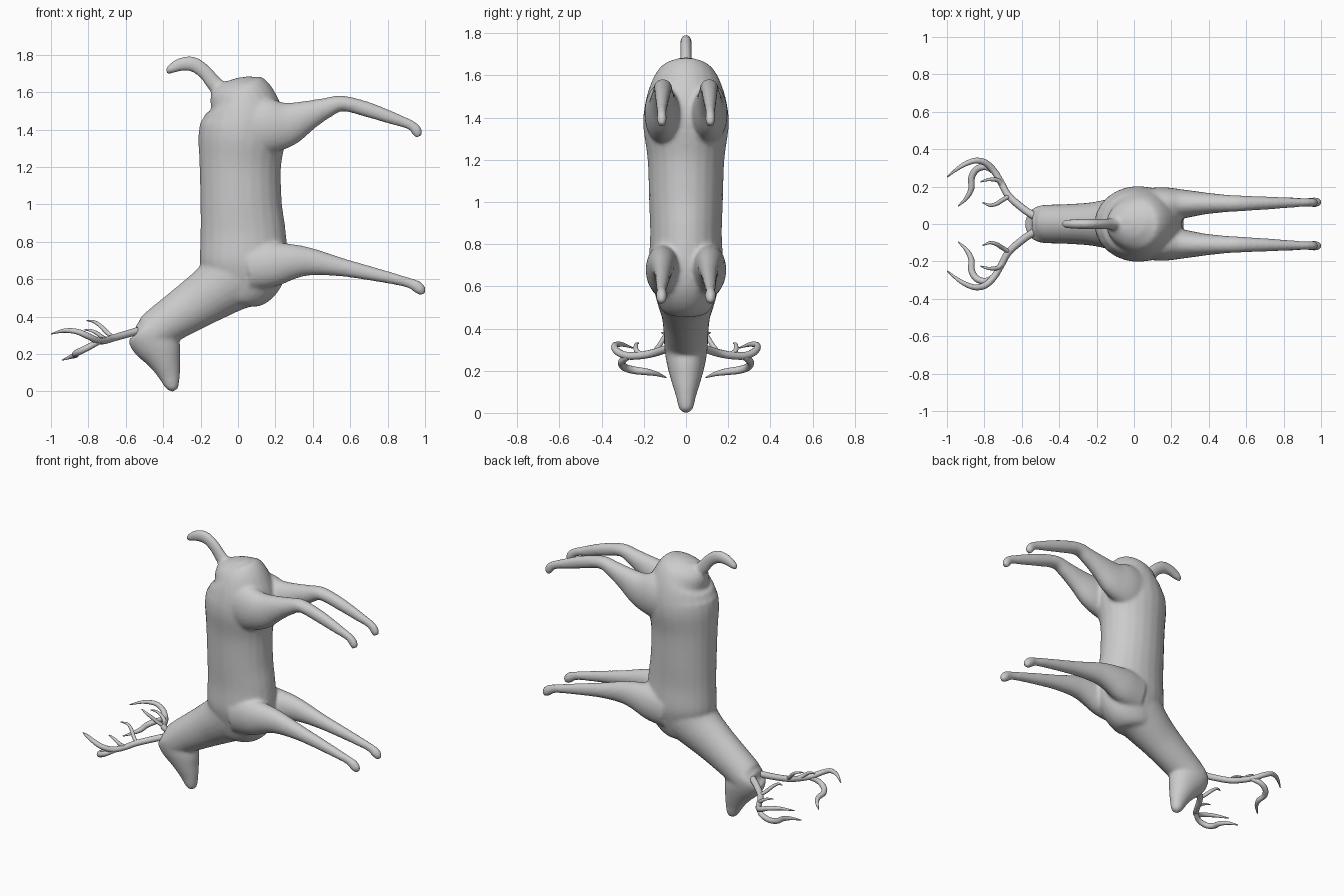
import bpy, bmesh, math
from mathutils import Vector


def spline(pts, steps):
    """Catmull-Rom resampling of tuples."""
    vs = [Vector(p) for p in pts]
    vs = [vs[0] * 2 - vs[1]] + vs + [vs[-1] * 2 - vs[-2]]
    out = []
    for i in range(1, len(vs) - 2):
        a, b, c, d = vs[i - 1:i + 3]
        for k in range(steps):
            t = k / steps
            out.append(0.5 * (2 * b + (c - a) * t + (2 * a - 5 * b + 4 * c - d) * t * t
                              + (3 * b - 3 * c + d - a) * t ** 3))
    return out + [vs[-2]]


def loft(bm, stations, side_axis=(0, 1, 0), sides=24, steps=5):
    """Skin elliptical sections; station = (x, y, z, half depth, half width)."""
    sections = spline(stations, steps)
    centres = [Vector(s[:3]) for s in sections]
    rings = []
    for i, s in enumerate(sections):
        t = (centres[min(i + 1, len(centres) - 1)] - centres[max(i - 1, 0)]).normalized()
        side = Vector(side_axis)
        side = (side - side.dot(t) * t).normalized()
        depth = t.cross(side)
        ring = []
        for k in range(sides):
            a = math.tau * k / sides
            ring.append(bm.verts.new(centres[i] + depth * (max(s[3], .002) * math.cos(a))
                                     + side * (max(s[4], .002) * math.sin(a))))
        rings.append(ring)
    for r, q in zip(rings, rings[1:]):
        for k in range(sides):
            bm.faces.new((r[k], r[k - 1], q[k - 1], q[k]))
    bm.faces.new(rings[0])
    bm.faces.new(rings[-1][::-1])


def finish(name, bm):
    bmesh.ops.recalc_face_normals(bm, faces=bm.faces[:])
    for f in bm.faces:
        f.smooth = True
    me = bpy.data.meshes.new(name)
    bm.to_mesh(me)
    bm.free()
    ob = bpy.data.objects.new(name, me)
    bpy.context.collection.objects.link(ob)
    return ob


def flat(rows):
    """Stations on the centre plane: (x, z, depth, width)."""
    return [(x, 0, z, a, b) for x, z, a, b in rows]


def sided(rows, s):
    """Stations mirrored to one side: (x, y, z, depth, width)."""
    return [(x, y * s, z, a, b) for x, y, z, a, b in rows]


torso = flat([(-.04, 1.665, .05, .03), (-.035, 1.65, .10, .075), (-.02, 1.615, .145, .125),
              (.015, 1.55, .188, .17), (.03, 1.45, .225, .197), (.02, 1.35, .232, .202),
              (.012, 1.2, .218, .182), (.017, 1.0, .218, .175), (.027, .85, .228, .17),
              (.03, .7, .235, .175), (.015, .6, .215, .155), (-.02, .5, .14, .12),
              (-.03, .46, .07, .07)])
neck = flat([(.05, .69, .21, .15), (-.02, .62, .195, .155), (-.105, .55, .158, .14),
             (-.225, .47, .136, .116), (-.37, .375, .117, .106), (-.47, .305, .105, .102),
             (-.53, .285, .07, .08)])
head = flat([(-.51, .36, .06, .07), (-.495, .345, .10, .095), (-.47, .305, .125, .102),
             (-.42, .23, .117, .09), (-.385, .145, .08, .068), (-.365, .08, .057, .048),
             (-.354, .03, .039, .037), (-.353, .012, .028, .028), (-.353, .0, .012, .012)])
tail = flat([(-.06, 1.58, .05, .035), (-.13, 1.65, .043, .03), (-.175, 1.705, .04, .028),
             (-.24, 1.75, .041, .028), (-.31, 1.747, .036, .027), (-.365, 1.72, .024, .022),
             (-.385, 1.705, .01, .01)])
hind_leg = [(.06, .10, 1.42, .15, .09), (.16, .105, 1.42, .15, .092), (.26, .107, 1.43, .122, .078),
            (.37, .11, 1.475, .082, .06), (.47, .11, 1.515, .056, .049), (.56, .11, 1.54, .042, .043),
            (.7, .112, 1.505, .041, .036), (.83, .114, 1.46, .034, .028), (.90, .115, 1.435, .028, .024),
            (.935, .115, 1.417, .028, .023), (.957, .115, 1.39, .029, .025), (.967, .115, 1.362, .018, .018)]
front_leg = [(.06, .10, .67, .13, .085), (.18, .107, .68, .122, .084), (.3, .11, .695, .093, .07),
             (.4, .11, .692, .072, .056), (.55, .11, .665, .05, .042), (.7, .112, .633, .039, .034),
             (.85, .115, .598, .03, .027), (.92, .116, .579, .028, .023), (.955, .116, .562, .033, .026),
             (.978, .116, .54, .03, .025), (.99, .116, .52, .015, .015)]

# Body, neck, head, tail and legs fused into one smooth skin
bm = bmesh.new()
for part in (torso, neck, head, tail):
    loft(bm, part)
for s in (1, -1):
    loft(bm, sided(hind_leg, s))
    loft(bm, sided(front_leg, s))
body = finish("deer_body", bm)
fuse = body.modifiers.new("fuse", 'REMESH')
fuse.mode = 'VOXEL'
fuse.voxel_size = 0.01
fuse.use_smooth_shade = True
soften = body.modifiers.new("soften", 'SMOOTH')
soften.factor = 0.5
soften.iterations = 10

# Antlers: (x, y, z, radius) along each beam and tine
antler_parts = [
    [(-.53, .04, .325, .021), (-.59, .08, .308, .02), (-.67, .15, .285, .019), (-.71, .22, .272, .018),
     (-.75, .285, .272, .018), (-.80, .33, .295, .017), (-.86, .337, .32, .015), (-.93, .305, .325, .011),
     (-.998, .252, .308, .003)],
    [(-.74, .275, .268, .015), (-.79, .305, .242, .017), (-.84, .293, .217, .018), (-.868, .25, .203, .018),
     (-.87, .19, .195, .016), (-.895, .14, .185, .011), (-.94, .095, .168, .003)],
    [(-.665, .15, .287, .012), (-.70, .13, .315, .012), (-.735, .108, .35, .011), (-.77, .1, .373, .008),
     (-.81, .115, .38, .003)],
    [(-.70, .20, .275, .012), (-.725, .232, .29, .012), (-.76, .238, .315, .01), (-.79, .235, .327, .007),
     (-.82, .225, .33, .003)],
]
for s, label in ((1, "left"), (-1, "right")):
    bm = bmesh.new()
    for rows in antler_parts:
        loft(bm, [(x, y * s, z, r, r) for x, y, z, r in rows], (0, 0, 1), 12, 5)
    finish("antler_" + label, bm)
